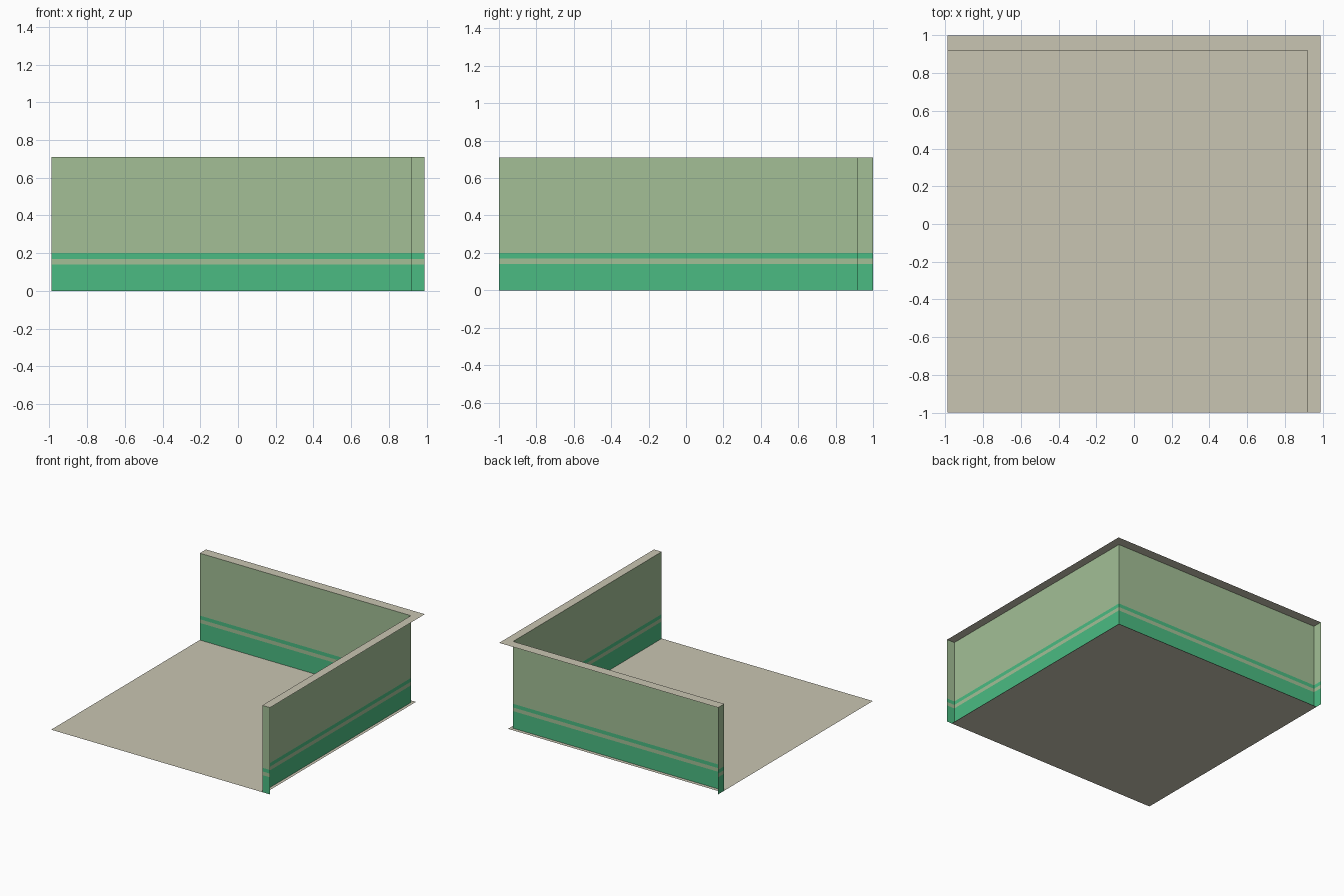
import bpy

if "Cube" in bpy.data.objects:
    bpy.data.objects.remove(bpy.data.objects["Cube"])

# Overall sizes
X, Y = 0.99, 1.0          # outer extents
IN = 0.92                 # inner face of both walls
H = 0.71                  # wall height
BANDS = [0.0, 0.14, 0.17, 0.20, H]   # painted band edges


def material(name, rgb):
    m = bpy.data.materials.new(name)
    m.diffuse_color = (*rgb, 1.0)
    m.use_nodes = True
    m.node_tree.nodes["Principled BSDF"].inputs["Base Color"].default_value = m.diffuse_color
    return m


BEIGE = material("warm beige", (0.584, 0.558, 0.445))
PALE = material("pale green", (0.366, 0.521, 0.305))
GREEN = material("bright green", (0.070, 0.497, 0.223))


def make(name, verts, faces, mats):
    me = bpy.data.meshes.new(name)
    me.from_pydata(verts, [], faces)
    for m in mats:
        me.materials.append(m)
    ob = bpy.data.objects.new(name, me)
    bpy.context.collection.objects.link(ob)
    return ob


def banded_panel(name, a, b):
    """Vertical sheet from a to b, split into colour bands by height."""
    verts = [(p[0], p[1], z) for z in BANDS for p in (a, b)]
    faces = [(2*i, 2*i + 1, 2*i + 3, 2*i + 2) for i in range(len(BANDS) - 1)]
    ob = make(name, verts, faces, [PALE, GREEN])
    for i, f in enumerate(ob.data.polygons):
        f.material_index = 1 if i in (0, 2) else 0


# Floor sheet, reaching slightly under the walls
FX, FY = 0.945, 0.95
make("floor", [(-X, -Y, 0), (FX, -Y, 0), (FX, FY, 0), (-X, FY, 0)],
     [(0, 1, 2, 3)], [BEIGE])

# Room-side wall faces (outer sides are open)
banded_panel("back_wall", (-X, IN), (IN, IN))
banded_panel("right_wall", (IN, IN), (IN, -Y))

# Wall ends
banded_panel("back_wall_end", (-X, Y), (-X, IN))
banded_panel("right_wall_end", (IN, -Y), (X, -Y))

# L-shaped top of the walls, mitred at the corner
make("wall_top",
     [(-X, IN, H), (IN, IN, H), (IN, -Y, H), (X, -Y, H), (X, Y, H), (-X, Y, H)],
     [(0, 1, 4, 5), (1, 2, 3, 4)], [BEIGE])
